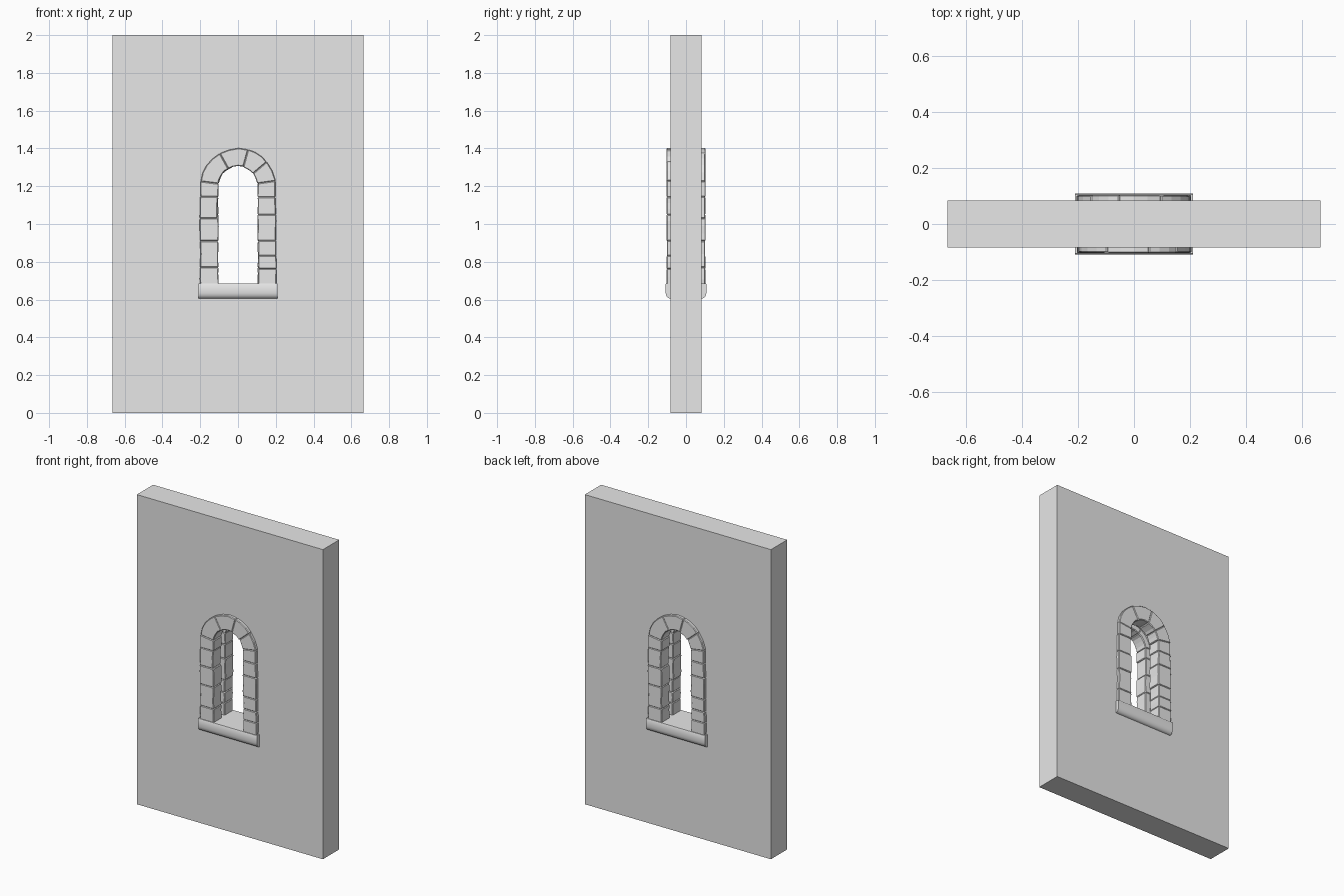
import bpy, bmesh, math, random
from math import pi, cos, sin

random.seed(4)
cube = bpy.data.objects.get("Cube")
if cube:
    bpy.data.objects.remove(cube, do_unlink=True)

stone = bpy.data.materials.new("light grey stone")
stone.use_nodes = True
stone.diffuse_color = (0.8, 0.8, 0.8, 1)
stone.node_tree.nodes["Principled BSDF"].inputs["Base Color"].default_value = (0.8, 0.8, 0.8, 1)

SILL_TOP, SPRING, MID = 0.685, 1.2, 0.155
JAMB = SPRING - SILL_TOP
ARC = pi * MID
TOTAL = 2 * JAMB + ARC


def add_mesh(name, bm, bevel):
    bmesh.ops.recalc_face_normals(bm, faces=bm.faces)
    mesh = bpy.data.meshes.new(name)
    bm.to_mesh(mesh)
    bm.free()
    mesh.materials.append(stone)
    ob = bpy.data.objects.new(name, mesh)
    bpy.context.collection.objects.link(ob)
    if bevel:
        mod = ob.modifiers.new("worn edges", "BEVEL")
        mod.width = bevel
        mod.segments = 1
        mod.limit_method = "ANGLE"
        mod.angle_limit = math.radians(40)
    return ob


def on_arch(s, r):
    """Point at distance s along the window outline, r away from its axis."""
    if s < JAMB:
        return -r, SILL_TOP + s
    if s > JAMB + ARC:
        return r, SILL_TOP + TOTAL - s
    a = pi - (s - JAMB) / MID
    return r * cos(a), SPRING + r * sin(a)


# Wall slab with an arched hole
def outline(curve, points):
    spline = curve.splines.new("POLY")
    spline.points.add(len(points) - 1)
    for p, (x, z) in zip(spline.points, points):
        p.co = (x, z, 0, 1)
    spline.use_cyclic_u = True
    spline.use_smooth = False


curve = bpy.data.curves.new("wall", "CURVE")
curve.dimensions = "2D"
curve.fill_mode = "BOTH"
curve.extrude = 0.083
outline(curve, [(-0.665, 0), (0.665, 0), (0.665, 2), (-0.665, 2)])
HOLE = 0.14
hole = [(HOLE * cos(pi * i / 20), SPRING + HOLE * sin(pi * i / 20)) for i in range(21)]
outline(curve, hole + [(-HOLE, 0.645), (HOLE, 0.645)])
curve.materials.append(stone)
wall = bpy.data.objects.new("wall", curve)
bpy.context.collection.objects.link(wall)
wall.rotation_euler.x = pi / 2
bpy.ops.object.select_all(action="DESELECT")
wall.select_set(True)
bpy.context.view_layer.objects.active = wall
bpy.ops.object.convert(target="MESH")


# Ring of irregular stones around one face of the window
def add_stone(bm, start, end):
    steps = max(2, round((end - start) / 0.035))
    front = -0.101 - random.uniform(0, 0.003)
    inner = 0.106 + random.uniform(-0.003, 0.003)
    outer = 0.202 + random.uniform(-0.003, 0.002)
    rings = []
    for i in range(steps + 1):
        s = start + (end - start) * i / steps
        r_in = inner + random.uniform(-0.002, 0.002)
        r_out = outer + random.uniform(-0.002, 0.002)
        ring = []
        for r, y in ((r_in, front), (r_out, front), (r_out, -0.018), (r_in, -0.018)):
            x, z = on_arch(s, r)
            ring.append(bm.verts.new((x, y, z)))
        rings.append(ring)
    for a, b in zip(rings, rings[1:]):
        for k in range(4):
            n = (k + 1) % 4
            bm.faces.new((a[k], a[n], b[n], b[k]))
    bm.faces.new(rings[0])
    bm.faces.new(rings[-1])


joints = [-0.01, 0.085, 0.225, 0.345, 0.46, 0.535, 0.68, 0.8, 0.893,
          0.98, 1.06, 1.152, 1.29, 1.37, 1.44, TOTAL + 0.01]
bm = bmesh.new()
for start, end in zip(joints, joints[1:]):
    add_stone(bm, start, end)
front_frame = add_mesh("front_stone_frame", bm, 0.004)
back_frame = front_frame.copy()
back_frame.name = "back_stone_frame"
back_frame.rotation_euler.z = pi
bpy.context.collection.objects.link(back_frame)

# Sill running through the wall, rounded underneath at both faces
half = [(0.106, SILL_TOP), (0.108, 0.682), (0.108, 0.635),
        (0.105, 0.622), (0.098, 0.611), (0.088, 0.605)]
profile = half + [(-y, z) for y, z in reversed(half)]
bm = bmesh.new()
face = bm.faces.new([bm.verts.new((-0.21, y, z)) for y, z in profile])
extruded = bmesh.ops.extrude_face_region(bm, geom=[face])["geom"]
bmesh.ops.translate(bm, vec=(0.42, 0, 0),
                    verts=[v for v in extruded if isinstance(v, bmesh.types.BMVert)])
if not face.is_valid or len(bm.faces) < len(profile) + 2:
    bmesh.ops.holes_fill(bm, edges=bm.edges, sides=0)
sill = add_mesh("window_sill", bm, 0)
bpy.ops.object.select_all(action="DESELECT")
sill.select_set(True)
bpy.context.view_layer.objects.active = sill
bpy.ops.object.shade_smooth_by_angle(angle=math.radians(35))
